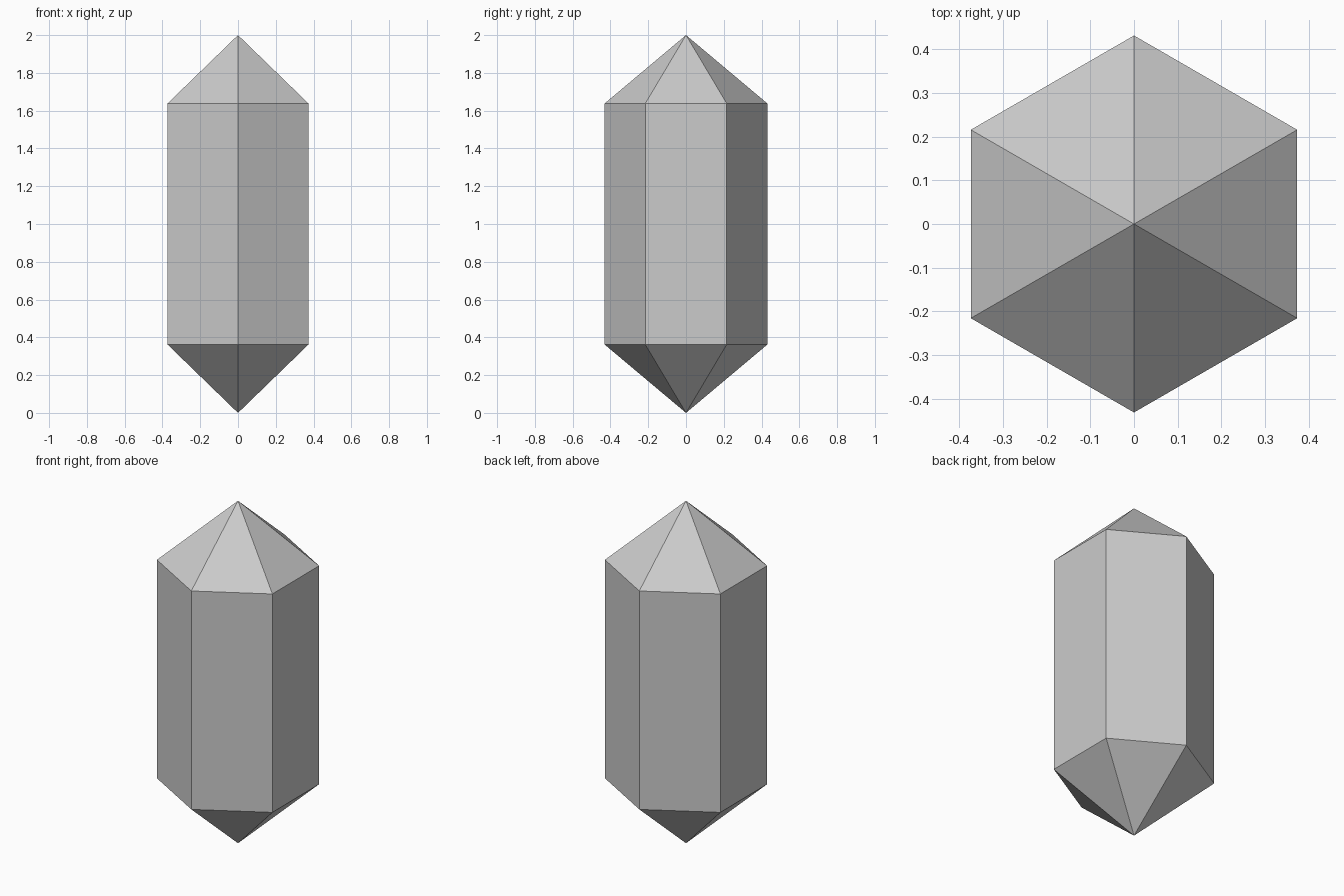
import bpy, bmesh, math

if "Cube" in bpy.data.objects:
    bpy.data.objects.remove(bpy.data.objects["Cube"])

R = 0.431                      # corner radius of the hexagon
Z_LOW, Z_HIGH, Z_TOP = 0.362, 1.638, 2.0
SIDES = 6

bm = bmesh.new()


def ring(z):
    angles = [math.pi / 2 + i * math.tau / SIDES for i in range(SIDES)]
    return [bm.verts.new((R * math.cos(a), R * math.sin(a), z)) for a in angles]


# Hexagonal shaft with a pyramid point at each end
low, high = ring(Z_LOW), ring(Z_HIGH)
bottom_tip = bm.verts.new((0, 0, 0))
top_tip = bm.verts.new((0, 0, Z_TOP))
for i in range(SIDES):
    j = (i + 1) % SIDES
    bm.faces.new((low[i], low[j], high[j], high[i]))
    bm.faces.new((high[i], high[j], top_tip))
    bm.faces.new((low[j], low[i], bottom_tip))

mesh = bpy.data.meshes.new("crystal")
bm.to_mesh(mesh)
bm.free()
bpy.context.collection.objects.link(bpy.data.objects.new("crystal", mesh))
